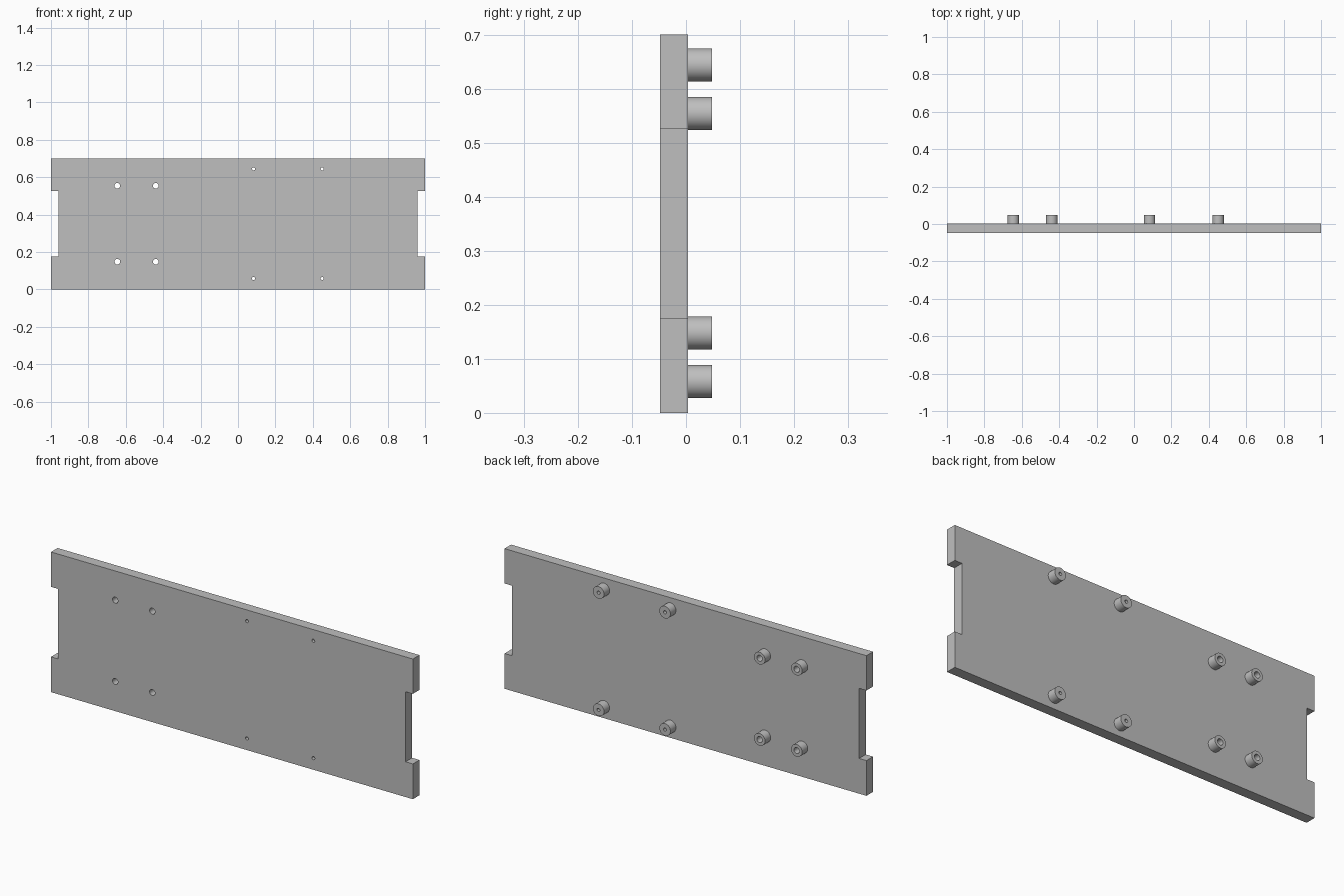
import bpy, bmesh, math
from mathutils import Vector

if "Cube" in bpy.data.objects:
    bpy.data.objects.remove(bpy.data.objects["Cube"])

FRONT, BACK, TIP = -0.048, 0.004, 0.048   # plate front, plate back, boss end
HEIGHT = 0.70

grey = bpy.data.materials.new("plain grey")
grey.diffuse_color = (0.52, 0.52, 0.52, 1)
grey.use_nodes = True
grey.node_tree.nodes["Principled BSDF"].inputs["Base Color"].default_value = grey.diffuse_color


def finish(name, bm):
    bmesh.ops.recalc_face_normals(bm, faces=bm.faces)
    mesh = bpy.data.meshes.new(name)
    bm.to_mesh(mesh)
    bm.free()
    mesh.materials.append(grey)
    obj = bpy.data.objects.new(name, mesh)
    bpy.context.collection.objects.link(obj)
    return obj


def activate(obj):
    bpy.ops.object.select_all(action='DESELECT')
    obj.select_set(True)
    bpy.context.view_layer.objects.active = obj


def ring(bm, x, y, z, r, n=40):
    return [bm.verts.new((x + r * math.cos(2 * math.pi * i / n), y,
                          z + r * math.sin(2 * math.pi * i / n))) for i in range(n)]


def bridge(bm, a, b):
    for i in range(len(a)):
        j = (i + 1) % len(a)
        bm.faces.new((a[i], a[j], b[j], b[i]))


# Plate with a notch in each end
half = [(1, 0), (1, 0.176), (0.96, 0.176), (0.96, 0.526), (1, 0.526), (1, HEIGHT)]
outline = half + [(-x, z) for x, z in reversed(half)]
bm = bmesh.new()
face = bm.faces.new([bm.verts.new((x, FRONT, z)) for x, z in outline])
out = bmesh.ops.extrude_face_region(bm, geom=[face])
moved = [v for v in out["geom"] if isinstance(v, bmesh.types.BMVert)]
bmesh.ops.translate(bm, verts=moved, vec=Vector((0, BACK - FRONT, 0)))
plate = finish("plate", bm)

# Boss positions: x, z, bore radius
bosses = [(x, z, 0.015) for x in (-0.645, -0.44) for z in (0.148, 0.554)]
bosses += [(x, z, 0.008) for x in (0.083, 0.45) for z in (0.058, 0.644)]

# Through holes in the plate
bm = bmesh.new()
for x, z, r in bosses:
    a, b = ring(bm, x, FRONT - 0.02, z, r), ring(bm, x, BACK + 0.02, z, r)
    bridge(bm, a, b)
    bm.faces.new(a)
    bm.faces.new(b)
cutter = finish("hole_cutter", bm)
cutter.hide_render = True
mod = plate.modifiers.new("holes", 'BOOLEAN')
mod.operation, mod.solver, mod.object = 'DIFFERENCE', 'EXACT', cutter
activate(plate)
bpy.ops.object.modifier_apply(modifier=mod.name)
bpy.data.objects.remove(cutter)
bpy.ops.object.shade_smooth_by_angle(angle=math.radians(30))

# Hollow bosses on the back
for i, (x, z, r) in enumerate(bosses):
    bm = bmesh.new()
    loops = [ring(bm, x, y, z, rad) for y, rad in
             ((BACK, r), (BACK, 0.0305), (TIP, 0.0305), (TIP, r))]
    for k in range(4):
        bridge(bm, loops[k], loops[(k + 1) % 4])
    boss = finish(f"boss_{i + 1}", bm)
    activate(boss)
    bpy.ops.object.shade_smooth_by_angle(angle=math.radians(30))
